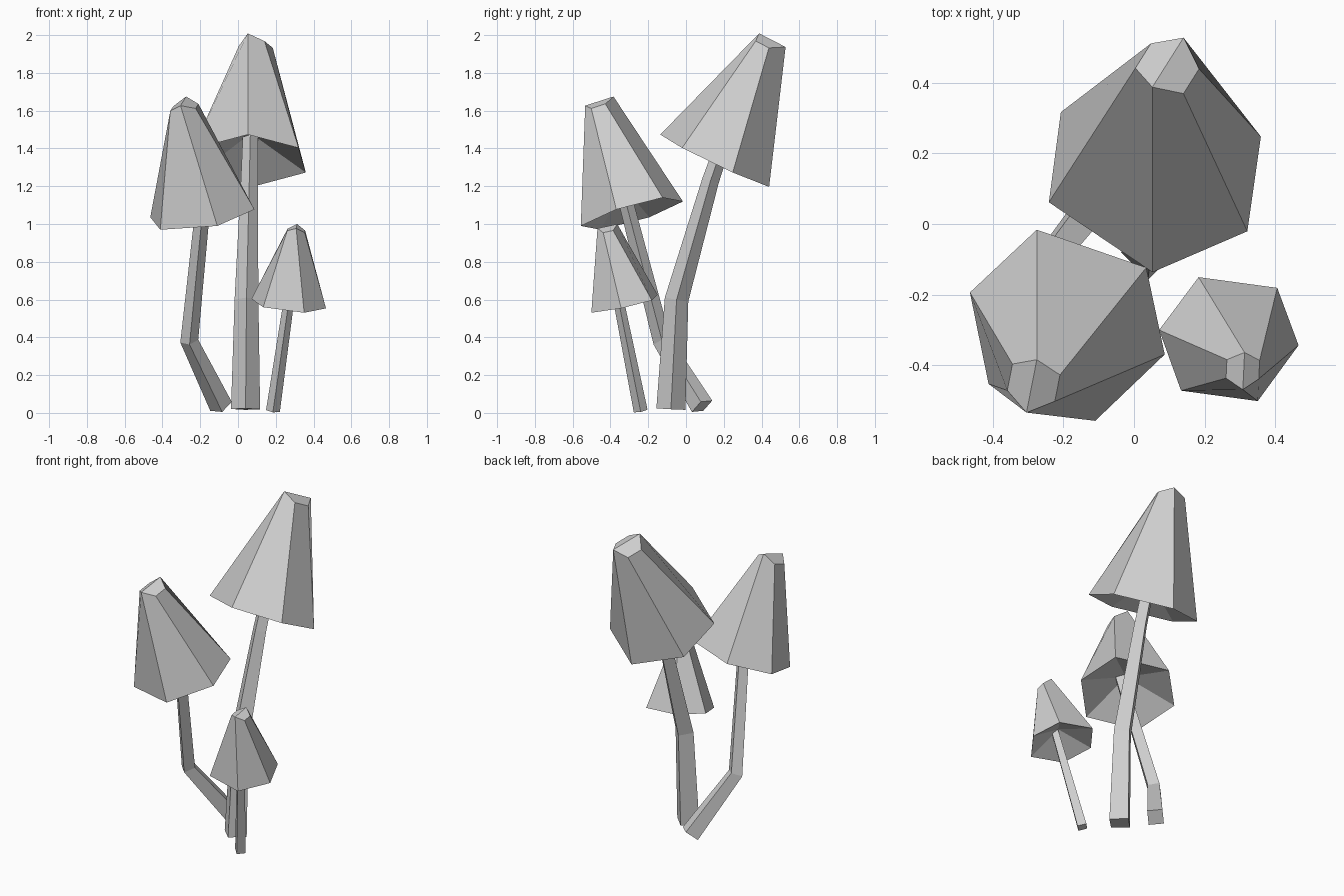
import bpy
import bmesh
from math import cos, sin, radians
from mathutils import Vector

cube = bpy.data.objects.get("Cube")
if cube:
    bpy.data.objects.remove(cube, do_unlink=True)

GREY = (0.62, 0.62, 0.62, 1.0)
grey = bpy.data.materials.new("plain_grey")
grey.use_nodes = True
grey.diffuse_color = GREY
for node in grey.node_tree.nodes:
    if node.type == 'BSDF_PRINCIPLED':
        node.inputs["Base Color"].default_value = GREY
        node.inputs["Roughness"].default_value = 0.8

UP = Vector((0, 0, 1))


def finish(bm, name):
    """Turn a bmesh into a flat-shaded object."""
    bmesh.ops.recalc_face_normals(bm, faces=bm.faces[:])
    mesh = bpy.data.meshes.new(name)
    bm.to_mesh(mesh)
    bm.free()
    mesh.materials.append(grey)
    obj = bpy.data.objects.new(name, mesh)
    bpy.context.collection.objects.link(obj)
    return obj


def bridge(bm, lower, upper):
    """Join two rings with quads."""
    n = len(lower)
    for i in range(n):
        j = (i + 1) % n
        bm.faces.new((lower[i], lower[j], upper[j], upper[i]))


def add_cap(name, base, tip, radius, spin):
    """Six-sided tilted cap with a ridged top and a hollow underside."""
    base, tip = Vector(base), Vector(tip)
    axis = tip - base
    size = axis.length
    turn = UP.rotation_difference(axis)
    wobble = (4, 0, -4, 3, 2, -5)
    bm = bmesh.new()

    def point(angle, r, h):
        a = radians(angle)
        return bm.verts.new(base + turn @ Vector((r * cos(a), r * sin(a), h)))

    rim = [point(spin + 60 * i + wobble[i], radius, 0) for i in range(6)]
    # the top ring is twisted, and two opposite corners rise into a ridge
    top = [point(spin - 24 + 60 * i, 0.135 * size,
                 size * (1.06 if i % 3 == 0 else 1)) for i in range(6)]
    bridge(bm, rim, top)
    bm.faces.new(top[0:4])
    bm.faces.new((top[3], top[4], top[5], top[0]))
    # hollow underside
    hollow = point(0, 0, 0.24 * size)
    for i in range(6):
        bm.faces.new((rim[i], hollow, rim[(i + 1) % 6]))
    return finish(bm, name)


def add_stem(name, path, radii):
    """Four-sided tapering stem that bends along a path."""
    pts = [Vector(p) for p in path]
    bm = bmesh.new()
    rings = []
    for i, p in enumerate(pts):
        way = Vector()
        if i > 0:
            way += (p - pts[i - 1]).normalized()
        if i < len(pts) - 1:
            way += (pts[i + 1] - p).normalized()
        turn = UP.rotation_difference(way)
        rings.append([bm.verts.new(p + turn @ Vector(
            (radii[i] * cos(radians(90 * k)), radii[i] * sin(radians(90 * k)), 0)))
            for k in range(4)])
    for low, high in zip(rings, rings[1:]):
        bridge(bm, low, high)
    bm.faces.new(rings[0])
    bm.faces.new(rings[-1])
    return finish(bm, name)


# Tall mushroom, leaning back
add_stem("tall_stem",
         [(.04, -.08, .02), (.045, -.05, .6), (.06, .13, 1.23), (.065, .21, 1.46)],
         [.077, .063, .045, .04])
add_cap("tall_cap", (.06, .152, 1.335), (.094, .44, 1.937), .32, -96)

# Middle mushroom, with a strongly bent stem
add_stem("middle_stem",
         [(-.09, .085, .035), (-.258, -.127, .38), (-.178, -.332, 1.17)],
         [.062, .048, .038])
add_cap("middle_cap", (-.19, -.286, 1.055), (-.284, -.449, 1.617), .29, 102)

# Small mushroom, leaning forward
add_stem("small_stem",
         [(.185, -.24, .01), (.279, -.37, .66)],
         [.037, .027])
add_cap("small_cap", (.268, -.325, .578), (.308, -.411, .965), .2, 112)
